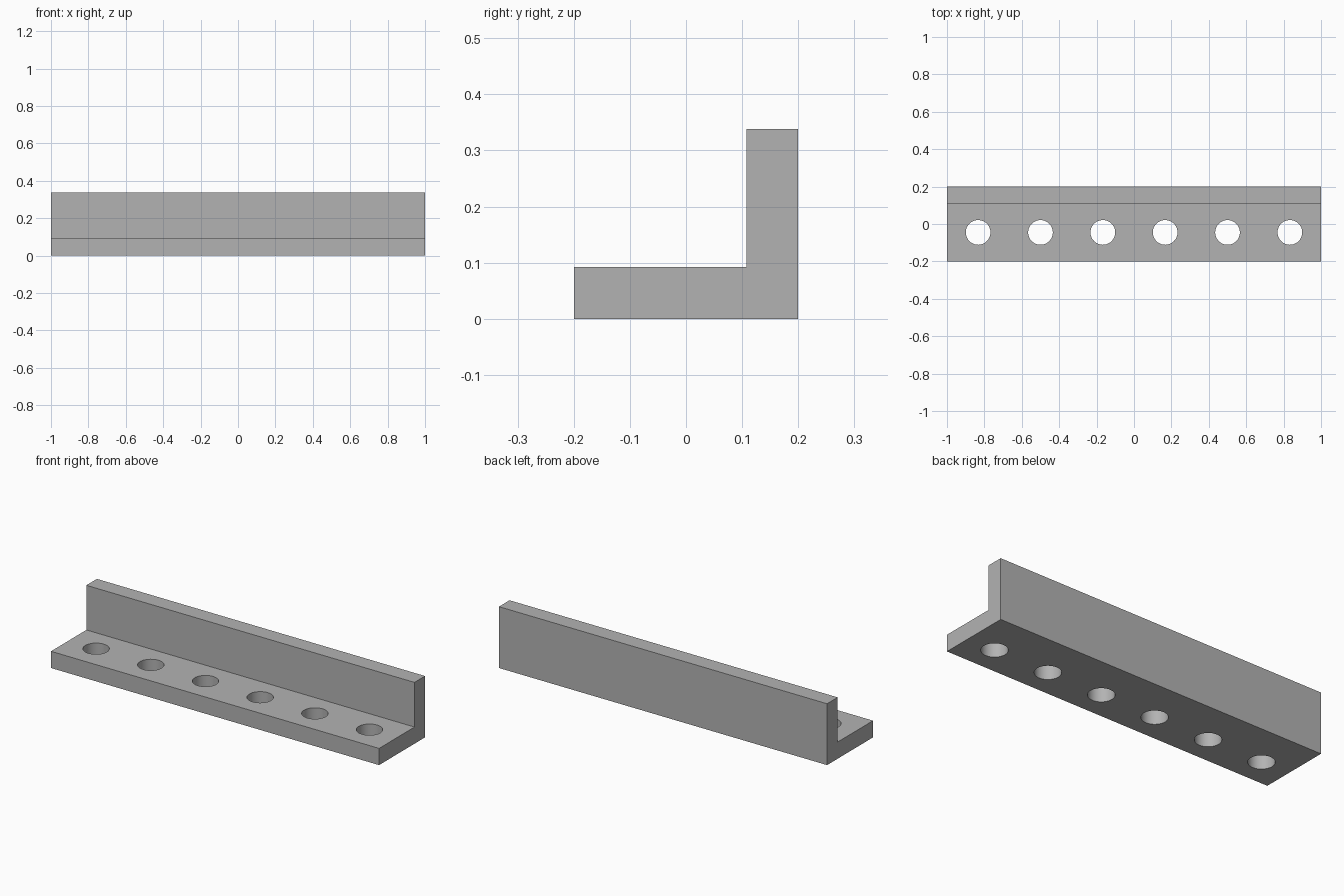
import bpy
import bmesh
import math
from mathutils import Matrix

cube = bpy.data.objects.get("Cube")
if cube:
    bpy.data.objects.remove(cube, do_unlink=True)

LENGTH, DEPTH, HEIGHT, THICK = 2.0, 0.4, 0.338, 0.092
HOLES, RADIUS, HOLE_Y = 6, 0.066, -0.045

grey = bpy.data.materials.new("plain grey")
grey.use_nodes = True
colour = (0.45, 0.45, 0.45, 1)
grey.diffuse_color = colour
grey.node_tree.nodes["Principled BSDF"].inputs["Base Color"].default_value = colour


def add_object(name, bm):
    bmesh.ops.recalc_face_normals(bm, faces=bm.faces)
    mesh = bpy.data.meshes.new(name)
    bm.to_mesh(mesh)
    bm.free()
    mesh.materials.append(grey)
    obj = bpy.data.objects.new(name, mesh)
    bpy.context.collection.objects.link(obj)
    return obj


# L-shaped profile extruded along the length
front, back = -DEPTH / 2, DEPTH / 2
profile = [(front, 0), (back, 0), (back, HEIGHT), (back - THICK, HEIGHT),
           (back - THICK, THICK), (front, THICK)]
bm = bmesh.new()
face = bm.faces.new([bm.verts.new((-LENGTH / 2, y, z)) for y, z in profile])
extruded = bmesh.ops.extrude_face_region(bm, geom=[face], use_keep_orig=True)
moved = [v for v in extruded["geom"] if isinstance(v, bmesh.types.BMVert)]
bmesh.ops.translate(bm, verts=moved, vec=(LENGTH, 0, 0))
bracket = add_object("angle_bracket", bm)

# Row of evenly spaced round holes through the foot
bm = bmesh.new()
pitch = LENGTH / HOLES
for i in range(HOLES):
    x = (i + 0.5) * pitch - LENGTH / 2
    bmesh.ops.create_cone(bm, cap_ends=True, segments=48, radius1=RADIUS, radius2=RADIUS,
                          depth=THICK * 2, matrix=Matrix.Translation((x, HOLE_Y, THICK / 2)))
cutter = add_object("hole_cutter", bm)
cutter.hide_render = True

drill = bracket.modifiers.new("holes", "BOOLEAN")
drill.operation = "DIFFERENCE"
drill.solver = "EXACT"
drill.object = cutter

# Bake the holes, then smooth only their walls
bpy.ops.object.select_all(action="DESELECT")
bracket.select_set(True)
bpy.context.view_layer.objects.active = bracket
bpy.ops.object.modifier_apply(modifier=drill.name)
bpy.data.objects.remove(cutter, do_unlink=True)
bpy.ops.object.shade_smooth_by_angle(angle=math.radians(30))
